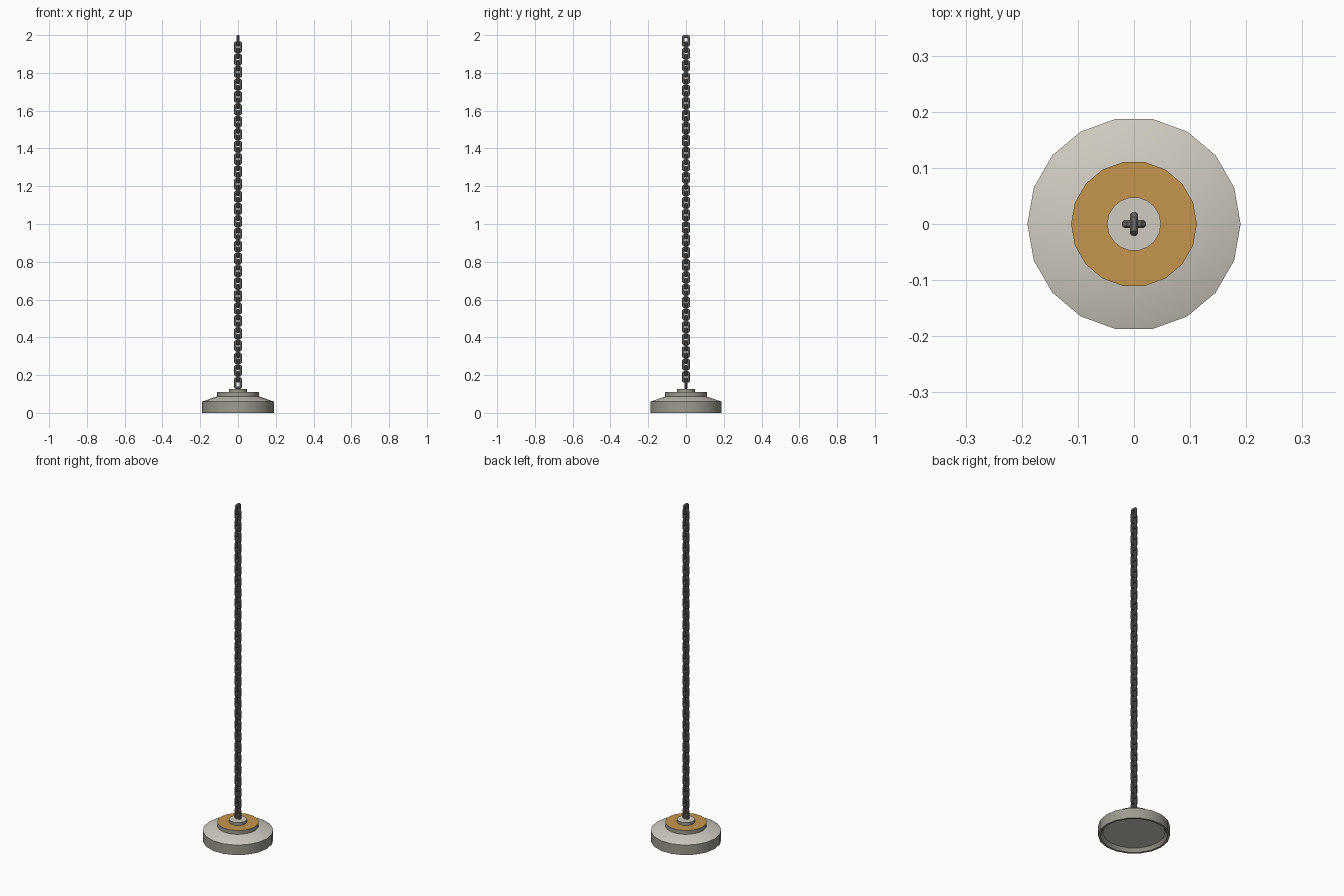
import bpy, bmesh, math
from mathutils import Vector

if "Cube" in bpy.data.objects:
    bpy.data.objects.remove(bpy.data.objects["Cube"])


def material(name, rgb):
    m = bpy.data.materials.new(name)
    m.diffuse_color = (*rgb, 1)
    m.use_nodes = True
    m.node_tree.nodes["Principled BSDF"].inputs["Base Color"].default_value = m.diffuse_color
    return m


LIGHT = material("warm_light_grey", (0.63, 0.60, 0.53))
SIDE = material("warm_mid_grey", (0.34, 0.325, 0.275))
GOLD = material("ochre_gold", (0.56, 0.30, 0.075))
DARK = material("dark_metal", (0.17, 0.165, 0.155))


def finish(name, bm, mats):
    bmesh.ops.recalc_face_normals(bm, faces=bm.faces)
    me = bpy.data.meshes.new(name)
    bm.to_mesh(me)
    bm.free()
    for m in mats:
        me.materials.append(m)
    ob = bpy.data.objects.new(name, me)
    bpy.context.collection.objects.link(ob)
    return ob


def lathe(name, profile, top, sides=18):
    """Capped solid from a (radius, z) profile; walls grey, level faces lighter."""
    bm = bmesh.new()
    rings = [[bm.verts.new((r * math.cos(2 * math.pi * i / sides),
                            r * math.sin(2 * math.pi * i / sides), z))
              for i in range(sides)] for r, z in profile]
    for a, b in zip(rings, rings[1:]):
        for i in range(sides):
            j = (i + 1) % sides
            bm.faces.new((a[i], a[j], b[j], b[i]))
    bm.faces.new(rings[0])
    bm.faces.new(rings[-1])
    ob = finish(name, bm, [SIDE, top])
    for p in ob.data.polygons:
        if p.normal.z > 0.5 or (p.normal.z < -0.9 and len(p.vertices) > 4):
            p.material_index = 1
    # smooth walls, sharp rims
    bpy.ops.object.select_all(action='DESELECT')
    ob.select_set(True)
    bpy.context.view_layer.objects.active = ob
    bpy.ops.object.shade_smooth_by_angle(angle=math.radians(30))
    return ob


# weighted base with a recessed underside
lathe("base", [(0.165, 0.02), (0.178, 0), (0.19, 0), (0.19, 0.06),
               (0.112, 0.087)], LIGHT)

# raised collar, gold on its upper face only
lathe("collar", [(0.112, 0.085), (0.112, 0.11)], GOLD)

# small cap the chain rises from
lathe("chain_cap", [(0.048, 0.11), (0.048, 0.127)], LIGHT)

# chain: alternating chamfered rectangular links
COUNT, LENGTH, HALF_W, WIRE = 56, 0.061, 0.021, 0.007
TOP, BOTTOM = 2.0, 0.127
PITCH = (TOP - BOTTOM - LENGTH) / (COUNT - 1)
B = WIRE * 0.55
SECTION = [(WIRE, -B), (WIRE, B), (B, WIRE), (-B, WIRE),
           (-WIRE, B), (-WIRE, -B), (-B, -WIRE), (B, -WIRE)]


def add_link(bm, zc, along_y):
    w, h, c = HALF_W - WIRE, LENGTH / 2 - WIRE, 0.004
    path = [(w, h - c), (w - c, h), (c - w, h), (-w, h - c),
            (-w, c - h), (c - w, -h), (w - c, -h), (w, c - h)]
    rings = []
    for k, (u, v) in enumerate(path):
        # mitre direction from neighbouring edges
        e1 = (Vector(path[k]) - Vector(path[k - 1])).normalized()
        e2 = (Vector(path[(k + 1) % 8]) - Vector(path[k])).normalized()
        n1, n2 = Vector((-e1.y, e1.x)), Vector((-e2.y, e2.x))
        n = (n1 + n2) / (1 + n1.dot(n2))
        ring = []
        for side, out in SECTION:
            pu, pv = u + n.x * out, v + n.y * out
            co = (side, pu, zc + pv) if along_y else (pu, side, zc + pv)
            ring.append(bm.verts.new(co))
        rings.append(ring)
    for k in range(8):
        a, b = rings[k], rings[(k + 1) % 8]
        for s in range(8):
            t = (s + 1) % 8
            bm.faces.new((a[s], a[t], b[t], b[s]))


bm = bmesh.new()
for i in range(COUNT):
    add_link(bm, TOP - LENGTH / 2 - i * PITCH, i % 2 == 0)
finish("chain", bm, [DARK])
